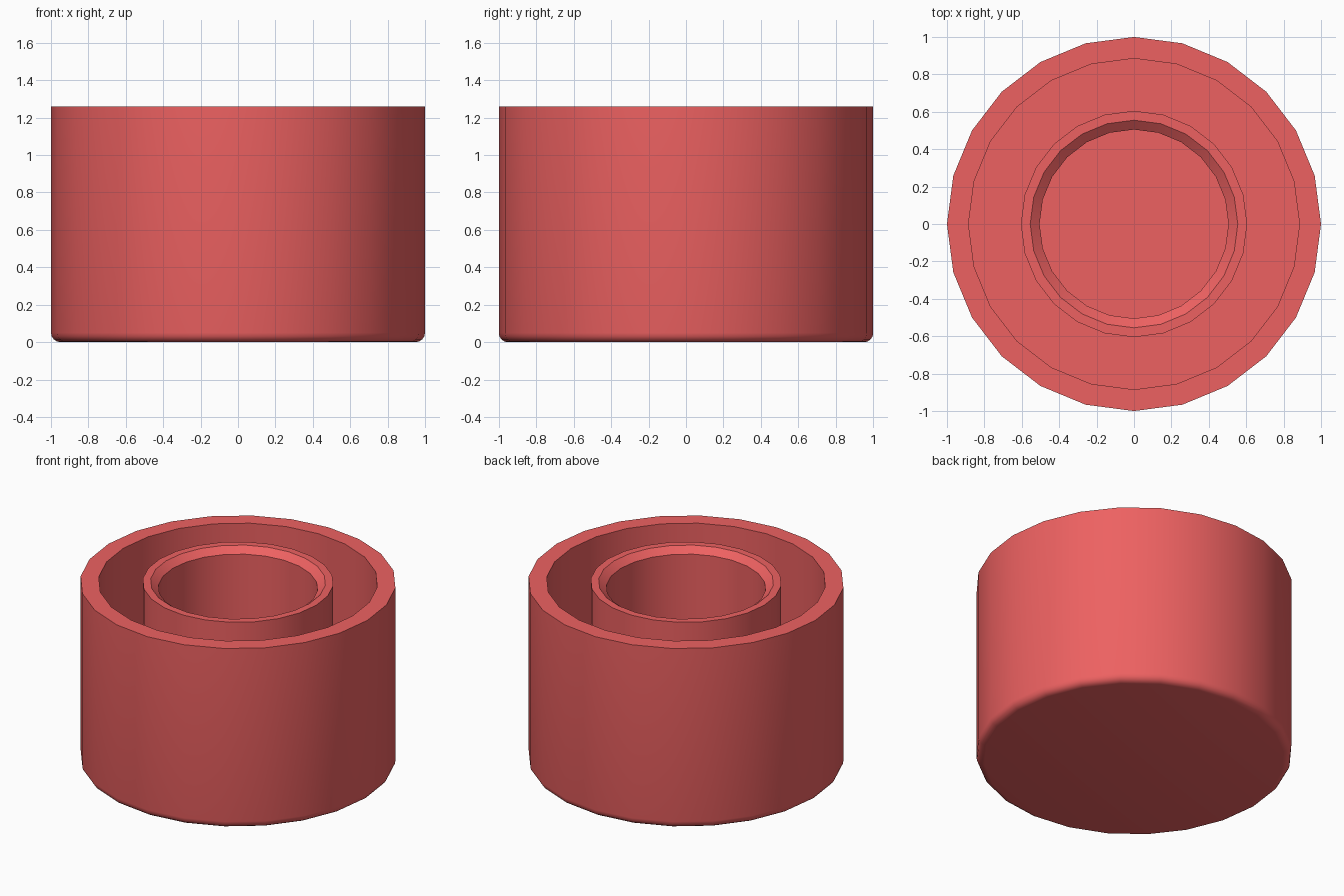
import bpy, bmesh, math

if "Cube" in bpy.data.objects:
    bpy.data.objects.remove(bpy.data.objects["Cube"])

SIDES = 24
HEIGHT = 1.26
FLOOR = 0.11
FILLET = 0.05


def lathe(name, profile, material):
    """Spin a closed (radius, z) profile that starts and ends on the axis."""
    bm = bmesh.new()
    rings = []
    for r, z in profile:
        if r == 0:
            rings.append([bm.verts.new((0, 0, z))] * SIDES)
        else:
            rings.append([bm.verts.new((r * math.cos(math.tau * i / SIDES),
                                        r * math.sin(math.tau * i / SIDES), z))
                          for i in range(SIDES)])
    for low, high in zip(rings, rings[1:]):
        for i in range(SIDES):
            j = (i + 1) % SIDES
            quad = [low[i], low[j], high[j], high[i]]
            bm.faces.new(list(dict.fromkeys(quad)))
    bmesh.ops.recalc_face_normals(bm, faces=bm.faces)
    mesh = bpy.data.meshes.new(name)
    bm.to_mesh(mesh)
    bm.free()
    mesh.materials.append(material)
    obj = bpy.data.objects.new(name, mesh)
    bpy.context.collection.objects.link(obj)
    bpy.context.view_layer.objects.active = obj
    obj.select_set(True)
    bpy.ops.object.shade_smooth_by_angle(angle=math.radians(30))
    return obj


red = bpy.data.materials.new("red_plastic")
red.diffuse_color = (0.85, 0.12, 0.12, 1)
red.use_nodes = True
red.node_tree.nodes["Principled BSDF"].inputs["Base Color"].default_value = red.diffuse_color

# Rounded bottom edge
fillet = [(1 - FILLET + FILLET * math.sin(a), FILLET - FILLET * math.cos(a))
          for a in (math.radians(d) for d in (0, 22.5, 45, 67.5, 90))]

# Outer wall, trough, then inner collar with a chamfered mouth
profile = [(0, 0)] + fillet + [
    (1.0, HEIGHT), (0.885, HEIGHT), (0.885, FLOOR),
    (0.605, FLOOR), (0.605, HEIGHT), (0.555, HEIGHT),
    (0.505, HEIGHT - 0.04), (0.505, FLOOR), (0, FLOOR)]

lathe("cap_with_inner_collar", profile, red)
